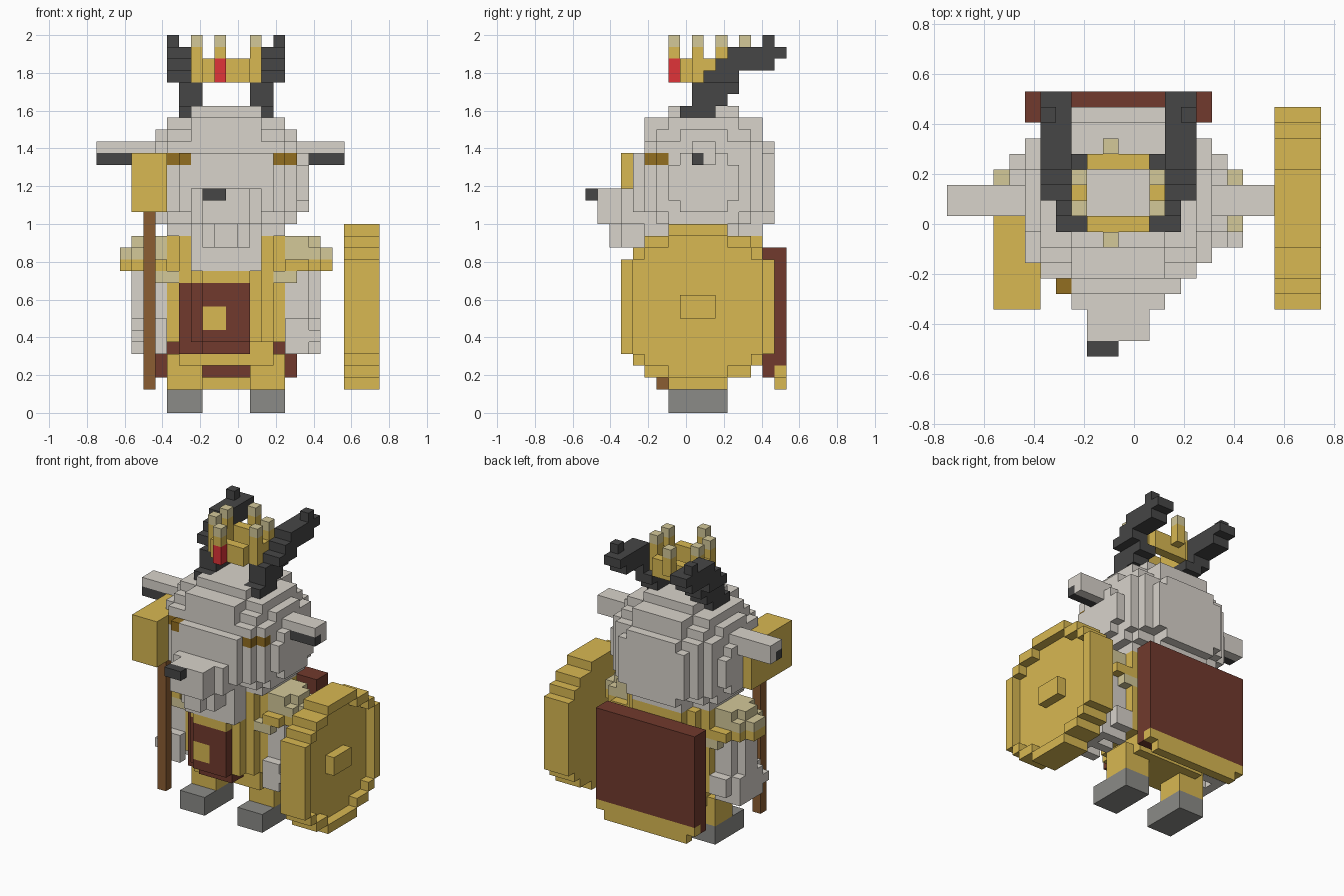
import bpy, bmesh
from mathutils import Vector

cube = bpy.data.objects.get("Cube")
if cube:
    bpy.data.objects.remove(cube, do_unlink=True)

U = 0.0625                                  # edge of one block
ORIGIN = Vector((-0.75, -0.53125, 0.0))     # corner of the block grid
MID = 11                                    # body symmetry plane, in blocks


def lin(c):
    c /= 255
    return c / 12.92 if c <= 0.04045 else ((c + 0.055) / 1.055) ** 2.4


COLOURS = {
    "fur": (216, 211, 203), "gold": (216, 184, 82), "pale_gold": (211, 200, 153),
    "dark_gold": (146, 110, 33), "maroon": (113, 58, 45), "wood": (139, 93, 50),
    "charcoal": (70, 70, 70), "boot_grey": (139, 139, 135), "ruby": (224, 52, 57),
}
MATS = {}
for cname, rgb in COLOURS.items():
    m = bpy.data.materials.new(cname)
    col = tuple(lin(c) for c in rgb) + (1.0,)
    m.use_nodes = True
    m.diffuse_color = col
    m.node_tree.nodes["Principled BSDF"].inputs["Base Color"].default_value = col
    MATS[cname] = m

grid = {}                                   # block -> (part, colour)


def box(part, colour, x0, x1, y0, y1, z0, z1):
    for x in range(x0, x1):
        for y in range(y0, y1):
            for z in range(z0, z1):
                grid[x, y, z] = (part, colour)


def pair(part, colour, x0, x1, *rest):
    """The same box on both sides of the body."""
    box("left_" + part, colour, x0, x1, *rest)
    box("right_" + part, colour, 2 * MID - x1, 2 * MID - x0, *rest)


# Boots and legs
pair("boot", "boot_grey", 13, 16, 7, 12, 0, 2)
pair("leg", "gold", 13, 16, 9, 12, 2, 5)

# Rounded tunic and collar
for b in [(7, 15, 8, 13, 4, 6), (7, 13, 7, 14, 5, 6), (9, 13, 6, 14, 5, 6),
          (6, 16, 8, 13, 6, 15), (7, 15, 7, 14, 6, 15), (8, 14, 6, 15, 6, 15),
          (9, 13, 5, 7, 6, 12)]:
    box("tunic", "gold", *b)

# Apron panel on the belly, with a buckle
for (x, y, z), (part, colour) in list(grid.items()):
    if part == "tunic" and 7 <= x < 13 and 5 <= z < 11 and y < 9:
        grid[x, y, z] = ("apron", "maroon")
box("apron", "gold", 9, 11, 5, 6, 7, 9)

# Cape with gold hem
box("cape", "maroon", 5, 17, 15, 17, 3, 14)
box("cape", "gold", 5, 17, 16, 17, 3, 4)
box("cape", "gold", 6, 16, 16, 17, 2, 3)

# Arms, ragged fur cuffs and shoulder pads
pair("arm", "fur", 16, 18, 8, 12, 6, 12)
pair("arm", "fur", 18, 19, 9, 11, 6, 12)
pair("arm", "fur", 16, 18, 7, 13, 6, 8)
pair("arm", "fur", 18, 19, 8, 12, 5, 8)
pair("arm", "fur", 18, 19, 7, 8, 6, 7)
for y in (7, 9, 11):
    pair("arm", "fur", 16, 18, y, y + 1, 5, 6)
pair("shoulder_pad", "pale_gold", 15, 17, 7, 13, 11, 12)
pair("shoulder_pad", "gold", 15, 19, 8, 12, 12, 13)
pair("shoulder_pad", "gold", 16, 18, 7, 13, 12, 13)
pair("shoulder_pad", "gold", 19, 20, 9, 11, 12, 13)
pair("shoulder_pad", "pale_gold", 16, 19, 8, 12, 13, 14)
pair("shoulder_pad", "pale_gold", 19, 20, 9, 11, 13, 14)
pair("shoulder_pad", "pale_gold", 16, 18, 8, 12, 14, 15)
pair("shoulder_pad", "pale_gold", 18, 19, 9, 11, 14, 15)

# Head: stepped blocks, widest in the middle
for b in [(4, 18, 7, 13, 18, 21), (4, 18, 8, 12, 17, 22), (5, 17, 6, 14, 17, 23),
          (5, 17, 7, 13, 16, 23), (5, 17, 8, 12, 22, 24), (6, 16, 5, 15, 17, 23),
          (6, 16, 6, 14, 16, 24), (6, 16, 7, 13, 15, 25), (8, 14, 5, 15, 15, 25),
          (7, 15, 4, 15, 17, 22), (7, 15, 14, 16, 17, 22), (8, 14, 14, 16, 16, 23),
          (8, 14, 7, 13, 25, 26)]:
    box("head", "fur", *b)

# Muzzle, nose and beard
box("muzzle", "fur", 8, 14, 3, 5, 16, 19)
box("muzzle", "fur", 9, 13, 1, 3, 16, 19)
box("muzzle", "fur", 10, 12, 2, 5, 14, 16)
box("muzzle", "fur", 9, 13, 3, 5, 14, 16)
box("beard", "fur", 8, 14, 5, 9, 12, 17)
box("nose", "charcoal", 9, 11, 0, 1, 18, 19)

# Eyes
pair("eye", "dark_gold", 15, 17, 6, 7, 21, 22)
pair("eye", "dark_gold", 15, 16, 5, 6, 21, 22)
box("right_eye", "dark_gold", 7, 8, 4, 5, 21, 22)

# Staff hammer
box("hammer_shaft", "wood", 4, 5, 6, 7, 2, 17)
box("hammer_head", "gold", 3, 6, 3, 10, 17, 22)

# Ears with dark insides
for part, x0, x1, d0, d1 in (("right_ear", 0, 5, 0, 4), ("left_ear", 17, 21, 18, 21)):
    box(part, "fur", x0, x1, 9, 11, 22, 23)
    box(part, "fur", d0, d1, 10, 11, 21, 22)
    box(part, "charcoal", d0, d1, 9, 10, 21, 22)

# Swept-back horns
for b in [(13, 15, 8, 11, 25, 26), (13, 15, 9, 12, 26, 27), (13, 15, 9, 13, 27, 28),
          (14, 16, 10, 13, 28, 29), (14, 16, 11, 16, 29, 30),
          (14, 16, 12, 17, 30, 31), (15, 16, 15, 16, 31, 32)]:
    pair("horn", "charcoal", *b)

# Crown ring with open corners, spikes and gem
for b in [(9, 13, 8, 9), (9, 13, 12, 13), (8, 9, 9, 12), (13, 14, 9, 12)]:
    box("crown", "gold", *b, 28, 30)
for x, y in [(10, 7), (10, 13), (8, 9), (8, 11), (13, 9), (13, 11)]:
    box("crown", "gold", x, x + 1, y, y + 1, 29, 31)
    box("crown", "pale_gold", x, x + 1, y, y + 1, 31, 32)
box("crown_gem", "ruby", 10, 11, 7, 8, 28, 30)

# Round shield: stepped disc with a raised rim and a boss
half = [(7, 12), (5, 14), (4, 15)]
rows = half + [(3, 16)] * 8 + half[::-1]
for i, (y0, y1) in enumerate(rows):
    box("shield", "gold", 21, 24, y0, y1, 2 + i, 3 + i)
for i in range(1, len(rows) - 1):           # hollow out the face inside the rim
    y0 = max(rows[i - 1][0], rows[i][0] + 1, rows[i + 1][0])
    y1 = min(rows[i - 1][1], rows[i][1] - 1, rows[i + 1][1])
    for y in range(y0, y1):
        grid.pop((23, y, 2 + i))
box("shield", "gold", 23, 24, 8, 11, 8, 10)

# Collect the exposed block sides, grouped by part and by plane and colour
parts = {}
for cell, (part, colour) in grid.items():
    for axis in range(3):
        for side in (0, 1):
            n = list(cell)
            n[axis] += 2 * side - 1
            if tuple(n) not in grid:
                plane = (axis, side, cell[axis] + side, colour)
                spot = (cell[(axis + 1) % 3], cell[(axis + 2) % 3])
                parts.setdefault(part, {}).setdefault(plane, set()).add(spot)

# Merge the sides of each plane into large rectangles and build the part
for part, planes in parts.items():
    bm = bmesh.new()
    slots = sorted({plane[3] for plane in planes})
    for (axis, side, level, colour), spots in planes.items():
        while spots:
            a0, b0 = min(spots)
            a1, b1 = a0 + 1, b0 + 1
            while (a0, b1) in spots:
                b1 += 1
            while all((a1, b) in spots for b in range(b0, b1)):
                a1 += 1
            spots -= {(a, b) for a in range(a0, a1) for b in range(b0, b1)}
            corners = []
            for a, b in ((a0, b0), (a1, b0), (a1, b1), (a0, b1)):
                p = Vector((0, 0, 0))
                p[axis], p[(axis + 1) % 3], p[(axis + 2) % 3] = level, a, b
                corners.append(bm.verts.new(ORIGIN + p * U))
            face = bm.faces.new(corners if side else corners[::-1])
            face.material_index = slots.index(colour)
    bmesh.ops.remove_doubles(bm, verts=bm.verts, dist=1e-4)
    mesh = bpy.data.meshes.new(part)
    bm.to_mesh(mesh)
    bm.free()
    for colour in slots:
        mesh.materials.append(MATS[colour])
    bpy.context.collection.objects.link(bpy.data.objects.new(part, mesh))
